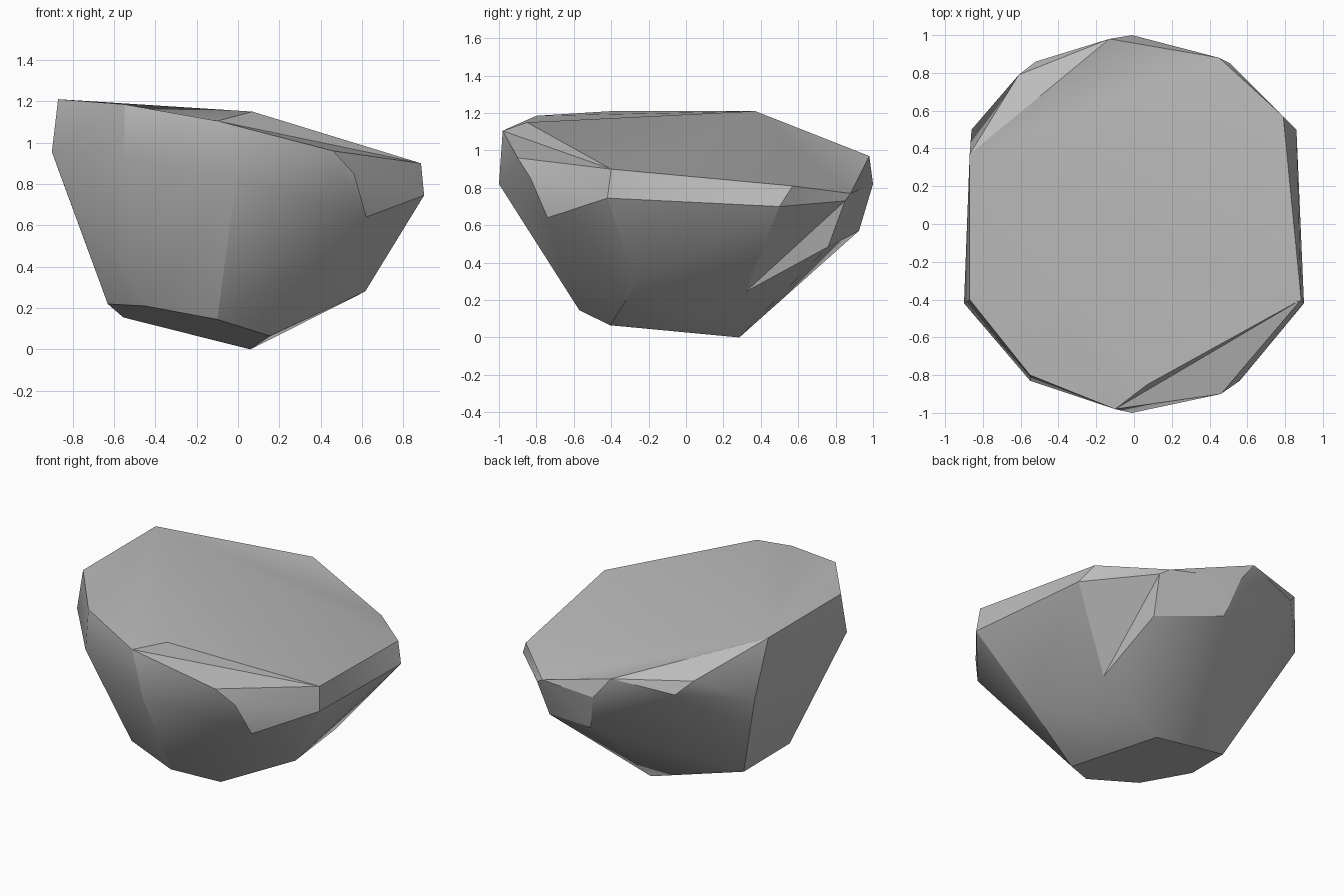
import bpy
import bmesh
import math
from mathutils import Vector

default_cube = bpy.data.objects.get("Cube")
if default_cube:
    bpy.data.objects.remove(default_cube, do_unlink=True)


def make_material(name, colour):
    material = bpy.data.materials.new(name)
    material.use_nodes = True
    material.diffuse_color = colour
    shader = material.node_tree.nodes["Principled BSDF"]
    shader.inputs["Base Color"].default_value = colour
    shader.inputs["Roughness"].default_value = 0.9
    return material


def add_ring(mesh, points):
    """Add a ring of corner points and return its vertices."""
    return [mesh.verts.new(point) for point in points]


def fold_inward(mesh, first, second):
    """Turn the ridge between two corners into a valley across it."""
    ridge = mesh.edges.get((first, second))
    if ridge:
        bmesh.ops.rotate_edges(mesh, edges=[ridge], use_ccw=False)


boulder_mesh = bmesh.new()

# Rim of the sloping top, counter-clockwise from the front
rim = add_ring(boulder_mesh, [
    (-.1, -.98, 1.105), (.46, -.9, .96), (.885, -.4, .9), (.79, .57, .81),
    (.45, .88, .77), (-.13, .98, .97), (-.61, .79, 1.01), (-.87, .37, 1.21),
    (-.87, -.4, 1.21), (-.55, -.8, 1.185)])

# Widest girth, in the same order
girth = add_ring(boulder_mesh, [
    (-.01, -1, .82), (.56, -.83, .85), (.9, -.42, .745), (.86, .5, .7),
    (.51, .85, .73), (-.01, 1, .82), (-.52, .86, .92), (-.86, .5, .845),
    (-.9, -.42, .955), (-.55, -.83, .925)])

# Corners of the tapering flanks
flank = add_ring(boulder_mesh, [
    (.62, -.74, .64), (.615, -.27, .28), (.51, .32, .245),
    (.48, .76, .485), (.06, .925, .57)])

# Tilted underside
add_ring(boulder_mesh, [
    (.06, .285, 0), (.155, -.405, .065), (-.1, -.57, .145),
    (-.45, -.485, .21), (-.63, -.2, .22), (-.555, .18, .155)])

# Wrap the corners in a faceted skin
bmesh.ops.convex_hull(boulder_mesh, input=boulder_mesh.verts[:])

# Chipped ledge at the front: raise a lip behind the chip
ledge = boulder_mesh.edges.get((rim[0], rim[2]))
if ledge:
    inner = [face for face in ledge.link_faces if rim[1] not in face.verts]
    poked = bmesh.ops.poke(boulder_mesh, faces=inner)
    poked["verts"][0].co = Vector((.07, -.85, 1.15))

# Notch at the back and shallow dip in the top behind it
fold_inward(boulder_mesh, girth[3], flank[3])
fold_inward(boulder_mesh, rim[3], rim[5])

bmesh.ops.recalc_face_normals(boulder_mesh, faces=boulder_mesh.faces[:])
mesh_data = bpy.data.meshes.new("boulder")
boulder_mesh.to_mesh(mesh_data)
boulder_mesh.free()

boulder = bpy.data.objects.new("boulder", mesh_data)
bpy.context.collection.objects.link(boulder)
mesh_data.materials.append(make_material("stone grey", (.5, .5, .5, 1)))

# Soft facets with crisp main ridges
bpy.ops.object.select_all(action="DESELECT")
boulder.select_set(True)
bpy.context.view_layer.objects.active = boulder
bpy.ops.object.shade_smooth_by_angle(angle=math.radians(27))
